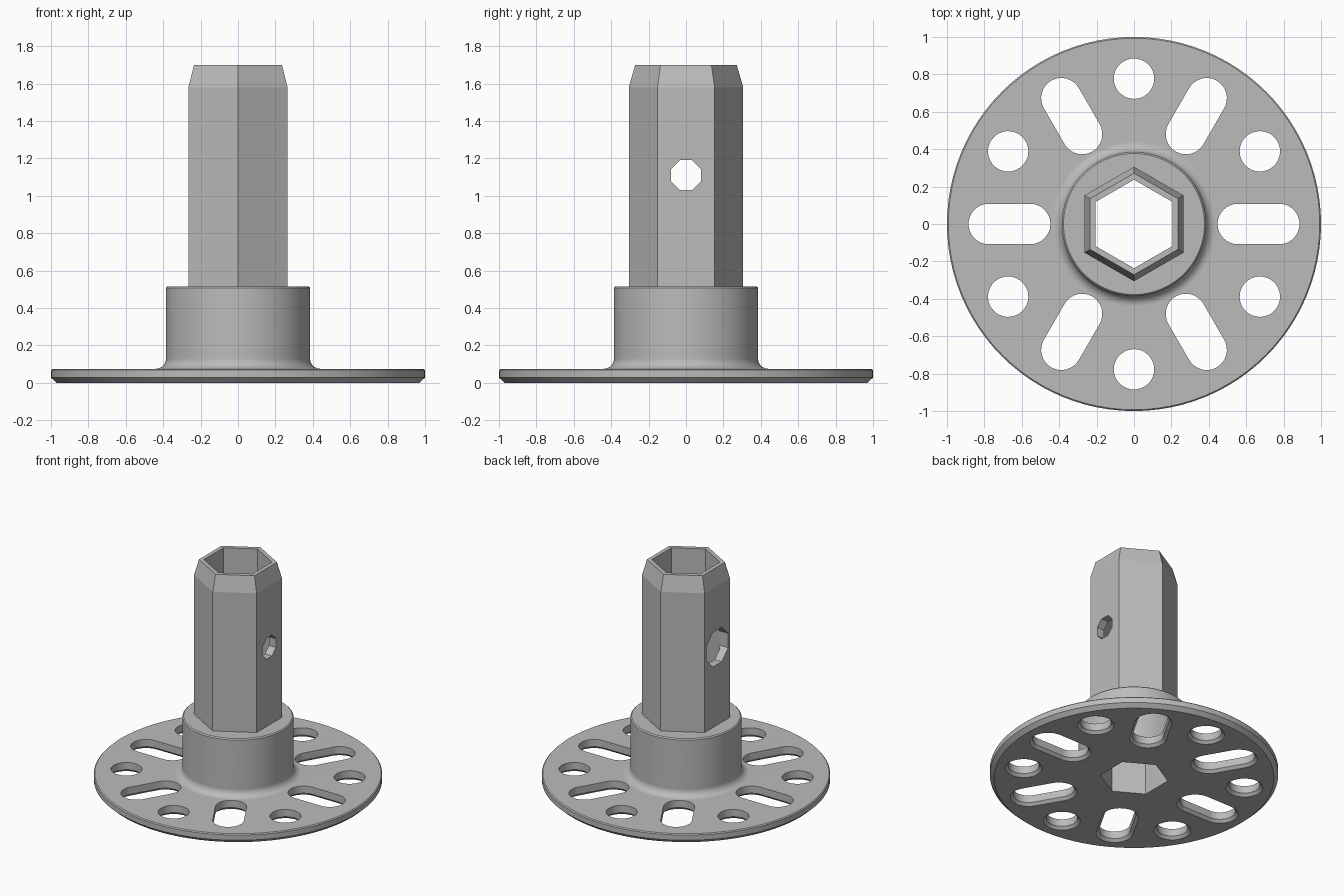
import bpy, bmesh
from math import pi, sin, cos, radians
from mathutils import Matrix

if "Cube" in bpy.data.objects:
    bpy.data.objects.remove(bpy.data.objects["Cube"], do_unlink=True)

grey = bpy.data.materials.new("plain grey")
grey.use_nodes = True
grey.diffuse_color = (0.5, 0.5, 0.5, 1)
grey.node_tree.nodes["Principled BSDF"].inputs["Base Color"].default_value = (0.5, 0.5, 0.5, 1)


def loft(name, sections, wrap=False):
    """Skin a list of point rings; cap the ends, or join last to first."""
    bm = bmesh.new()
    rings = [[bm.verts.new(p) for p in ring] for ring in sections]
    n = len(rings[0])
    pairs = list(zip(rings, rings[1:])) + ([(rings[-1], rings[0])] if wrap else [])
    for a, b in pairs:
        for i in range(n):
            j = (i + 1) % n
            bm.faces.new((a[i], a[j], b[j], b[i]))
    if not wrap:
        bm.faces.new(rings[0])
        bm.faces.new(rings[-1])
    bmesh.ops.recalc_face_normals(bm, faces=bm.faces)
    mesh = bpy.data.meshes.new(name)
    bm.to_mesh(mesh)
    bm.free()
    mesh.materials.append(grey)
    obj = bpy.data.objects.new(name, mesh)
    bpy.context.collection.objects.link(obj)
    return obj


def polygon(r, z, n, phase=0.0):
    return [(r * cos(phase + 2 * pi * i / n), r * sin(phase + 2 * pi * i / n), z)
            for i in range(n)]


def slot_outline(r, z, start, end, steps=16):
    """Rounded slot along x; a circle when start equals end."""
    pts = []
    for cx, a0 in ((end, -pi / 2), (start, pi / 2)):
        count = steps if start == end else steps + 1
        pts += [(cx + r * cos(a0 + pi * i / steps), r * sin(a0 + pi * i / steps), z)
                for i in range(count)]
    return pts


def activate(obj):
    bpy.ops.object.select_all(action='DESELECT')
    obj.select_set(True)
    bpy.context.view_layer.objects.active = obj


def cut(obj, cutter):
    mod = obj.modifiers.new("cut", 'BOOLEAN')
    mod.operation = 'DIFFERENCE'
    mod.solver = 'EXACT'
    mod.object = cutter
    activate(obj)
    bpy.ops.object.modifier_apply(modifier=mod.name)
    bpy.data.objects.remove(cutter, do_unlink=True)


HEX = 1 / cos(pi / 6)      # flat distance to corner distance
OCT = 1 / cos(pi / 8)
BORE = 0.205

# Round flange with filleted collar
fillet = 0.055
profile = [(0.97, 0), (1, 0.028), (1, 0.068), (0.993, 0.075)]
profile += [(0.385 + fillet * (1 - sin(a)), 0.075 + fillet * (1 - cos(a)))
            for a in (i * pi / 16 for i in range(9))]
profile += [(0.385, 0.507), (0.377, 0.515)]
flange = loft("flange_and_collar", [polygon(r, z, 96) for r, z in profile])
cut(flange, loft("bore_cutter", [polygon(BORE * HEX, z, 6, pi / 2) for z in (-0.1, 0.7)]))

# Alternating slots and round holes, chamfered underneath
for k in range(12):
    start = 0.555 if k % 2 == 0 else 0.777
    cutter = loft("hole_cutter", [slot_outline(r, z, start, 0.777)
                                  for r, z in ((0.138, -0.01), (0.108, 0.02), (0.108, 0.2))])
    cutter.data.transform(Matrix.Rotation(radians(30 * k), 4, 'Z'))
    cut(flange, cutter)

# Hollow hexagonal stem with tapered tip
stem_profile = [(0.265, 0.515), (0.265, 1.58), (0.235, 1.70), (BORE, 1.70), (BORE, 0.515)]
stem = loft("hexagonal_stem", [polygon(r * HEX, z, 6, pi / 2) for r, z in stem_profile], wrap=True)

# Octagonal cross holes: wide on one side, narrow on the other
for side, flat in ((1, 0.08), (-1, 0.132)):
    cutter = loft("cross_hole_cutter", [polygon(flat * OCT, z, 8, pi / 8) for z in (0.05, 0.5)])
    cutter.data.transform(Matrix.Translation((0, 0, 1.11)) @ Matrix.Rotation(side * pi / 2, 4, 'Y'))
    cut(stem, cutter)

# Smooth the round surfaces and keep the flats clean
activate(flange)
bpy.ops.object.shade_smooth_by_angle(angle=radians(30))
weighted = flange.modifiers.new("even_normals", 'WEIGHTED_NORMAL')
weighted.keep_sharp = True
